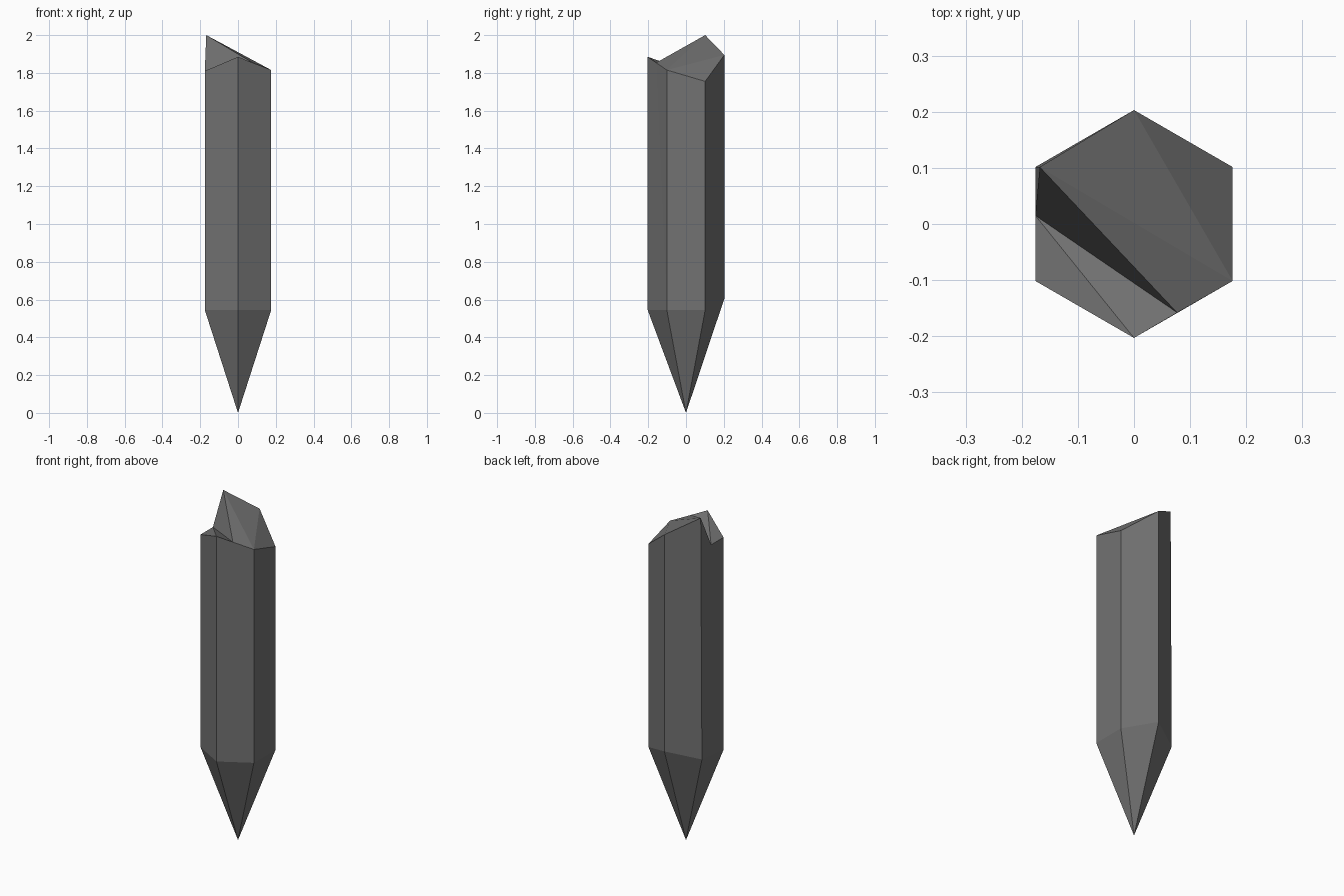
import bpy, bmesh, math

if "Cube" in bpy.data.objects:
    bpy.data.objects.remove(bpy.data.objects["Cube"])

R = 0.203
# corner order: right-front, right-back, back, left-back, left-front, front
ANGLES = [-30, 30, 90, 150, 210, 270]
SHOULDER_Z = [0.545, 0.545, 0.605, 0.565, 0.545, 0.545]
TOP_Z = [1.815, 1.755, 1.895, 2.0, 1.81, 1.885]

mat = bpy.data.materials.new("dark grey")
mat.diffuse_color = (0.17, 0.17, 0.17, 1)
mat.use_nodes = True
mat.node_tree.nodes["Principled BSDF"].inputs["Base Color"].default_value = mat.diffuse_color

bm = bmesh.new()


def ring(heights):
    return [bm.verts.new((R * math.cos(math.radians(a)), R * math.sin(math.radians(a)), z))
            for a, z in zip(ANGLES, heights)]


tip = bm.verts.new((0, 0, 0))
low = ring(SHOULDER_Z)
top = ring(TOP_Z)
rf, rb, back, peak, lf, front = top
peak.co.x = -0.168                            # splinter leans slightly inward
notch = bm.verts.new((-0.1758, 0.015, 1.81))  # break on the left side
ridge = bm.verts.new((0.077, -0.158, 1.854))  # break on the front right side

# pointed end and shaft sides
extra = {3: notch, 5: ridge}
for i in range(6):
    j = (i + 1) % 6
    bm.faces.new((tip, low[j], low[i]))
    loop = [low[i], low[j], top[j]]
    if i in extra:
        loop.append(extra[i])
    bm.faces.new(loop + [top[i]])

# broken top: main slope, steep step, low ledge
for f in ((peak, ridge, rf), (peak, rf, back), (rf, rb, back),
          (peak, notch, ridge), (notch, front, ridge), (notch, lf, front)):
    bm.faces.new(f)

bmesh.ops.triangulate(bm, faces=[f for f in bm.faces if len(f.verts) > 4])
bmesh.ops.recalc_face_normals(bm, faces=bm.faces)
me = bpy.data.meshes.new("broken_stake")
bm.to_mesh(me)
bm.free()
me.materials.append(mat)
bpy.context.collection.objects.link(bpy.data.objects.new("broken_stake", me))
